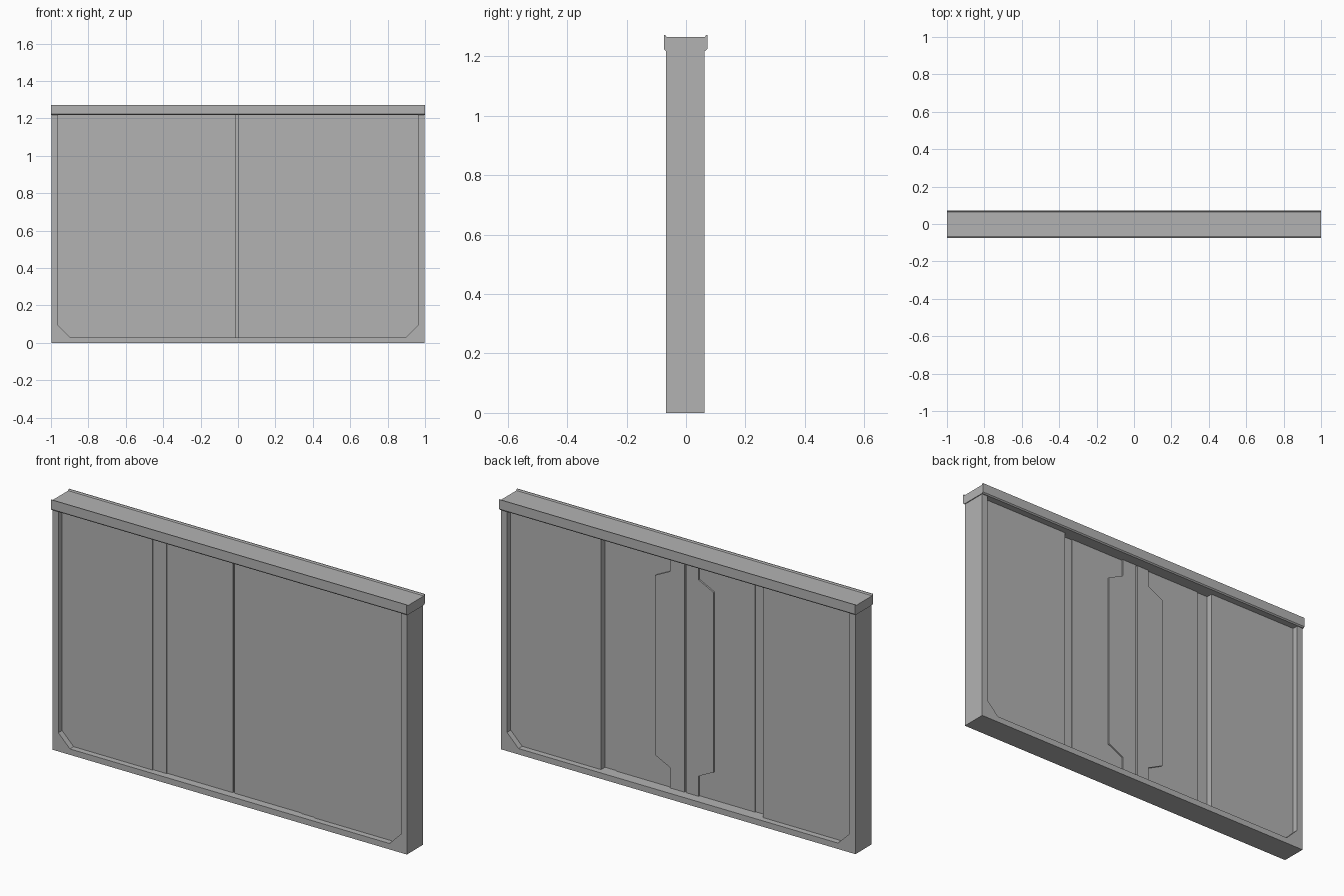
import bpy, bmesh

if "Cube" in bpy.data.objects:
    bpy.data.objects.remove(bpy.data.objects["Cube"], do_unlink=True)

grey = bpy.data.materials.new("plain_grey")
grey.use_nodes = True
grey.diffuse_color = (0.45, 0.45, 0.45, 1)
grey.node_tree.nodes["Principled BSDF"].inputs["Base Color"].default_value = (0.45, 0.45, 0.45, 1)


def prism(name, outline, offset):
    """Extrude a closed 3D outline by an offset vector."""
    bm = bmesh.new()
    face = bm.faces.new([bm.verts.new(p) for p in outline])
    new = bmesh.ops.extrude_face_region(bm, geom=[face])["geom"]
    bmesh.ops.translate(bm, vec=offset,
                        verts=[v for v in new if isinstance(v, bmesh.types.BMVert)])
    bmesh.ops.recalc_face_normals(bm, faces=bm.faces)
    mesh = bpy.data.meshes.new(name)
    bm.to_mesh(mesh)
    bm.free()
    mesh.materials.append(grey)
    obj = bpy.data.objects.new(name, mesh)
    bpy.context.collection.objects.link(obj)
    return obj


def plate(name, outline, y0, y1):
    """Upright plate from an x-z outline."""
    return prism(name, [(x, y0, z) for x, z in outline], (0, y1 - y0, 0))


def rect(x0, x1, z0, z1):
    return [(x0, z0), (x1, z0), (x1, z1), (x0, z1)]


BOTTOM, TOP = 0.02, 1.222

# U-shaped frame with chamfered inner lower corners
plate("frame", [(-0.996, TOP), (-0.996, 0), (0.996, 0), (0.996, TOP),
                (0.963, TOP), (0.963, 0.095), (0.898, 0.03),
                (-0.898, 0.03), (-0.963, 0.095), (-0.963, TOP)], -0.067, 0.062)

# Top rail with raised lips and narrowed underside
rail = [(-0.068, 1.218), (0.066, 1.218), (0.072, 1.224), (0.072, 1.272),
        (0.068, 1.272), (0.064, 1.265), (-0.066, 1.265), (-0.070, 1.272),
        (-0.074, 1.272), (-0.074, 1.224)]
prism("top_rail", [(-1, y, z) for y, z in rail], (2, 0, 0))

# Seam backing between the two doors
plate("seam_backing", rect(-0.03, 0.03, BOTTOM, TOP), -0.017, -0.006)

for name, s, seam in (("left", 1, 0.0), ("right", -1, 0.01)):
    def side(points):
        return [(s * x, z) for x, z in points]
    # Fixed outer panel, thin edge strip and centre door
    plate(name + "_side_panel", side(rect(0.455, 0.98, BOTTOM, TOP)), -0.037, 0.032)
    plate(name + "_edge_strip", side(rect(0.38, 0.47, BOTTOM, TOP)), -0.032, 0.0)
    plate(name + "_door", side(rect(seam, 0.39, BOTTOM, TOP)), -0.027, 0.005)
    # Raised stiffener on the back of the door
    plate(name + "_stiffener", side([(seam, BOTTOM), (0.08, BOTTOM), (0.08, 0.133),
                                     (0.165, 0.175), (0.165, 1.088), (0.08, 1.13),
                                     (0.08, TOP), (seam, TOP)]), 0.0, 0.013)
